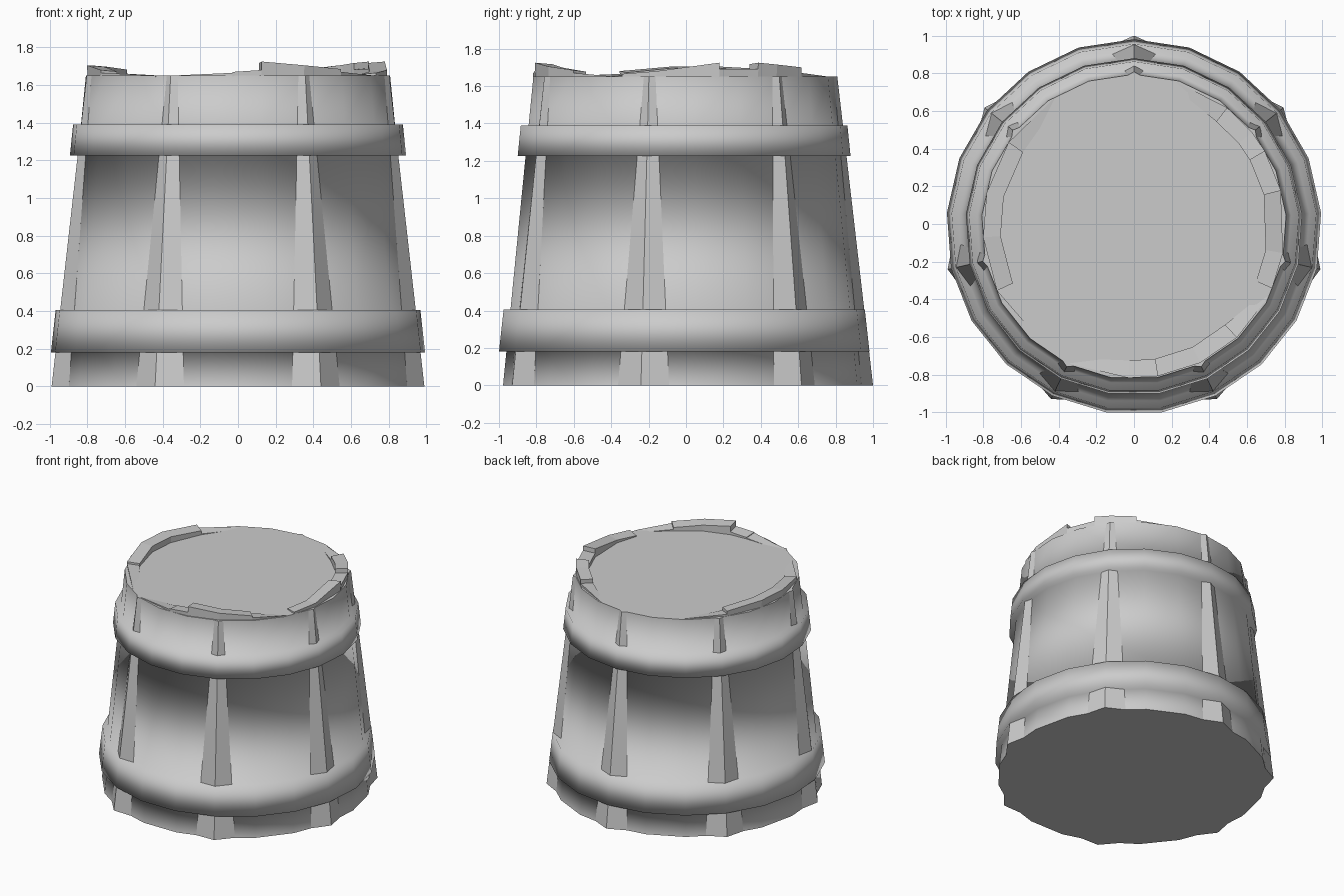
import bpy, bmesh
from math import sin, cos, radians, pi

if "Cube" in bpy.data.objects:
    bpy.data.objects.remove(bpy.data.objects["Cube"])

CY = -0.015          # centre of the odd-sided outline
SIDES, RIBS = 21, 7
TOP = 1.65


def polar(r, a, z, t=0.0):
    """Point at radius r, angle a (radians), shifted t along the tangent."""
    return (r * cos(a) - t * sin(a), r * sin(a) + t * cos(a) + CY, z)


def finish(name, bm, smooth=None):
    bmesh.ops.recalc_face_normals(bm, faces=bm.faces)
    me = bpy.data.meshes.new(name)
    bm.to_mesh(me)
    bm.free()
    ob = bpy.data.objects.new(name, me)
    bpy.context.collection.objects.link(ob)
    return ob


def loft(bm, rings, closed=True):
    """Bridge matching rings of points and cap both ends."""
    vs = [[bm.verts.new(p) for p in ring] for ring in rings]
    n = len(vs[0])
    sides = []
    for a, b in zip(vs, vs[1:]):
        for i in range(n):
            j = (i + 1) % n
            sides.append(bm.faces.new((a[i], a[j], b[j], b[i])))
    bm.faces.new(vs[0][::-1])
    bm.faces.new(vs[-1])
    return sides


def body_r(z):
    return 0.974 - 0.164 * z / TOP


# Tapered tub with two stepped hoops, softly shaded around the side
profile = [(body_r(0), 0), (body_r(.18), .18), (.996, .18), (.971, .405),
           (body_r(.405), .405), (body_r(1.225), 1.225), (.895, 1.225),
           (.878, 1.39), (body_r(1.39), 1.39), (body_r(TOP), TOP)]
bm = bmesh.new()
angles = [pi / 2 + 2 * pi * i / SIDES for i in range(SIDES)]
walls = loft(bm, [[polar(r, a, z) for a in angles] for r, z in profile])
for f in walls:
    f.smooth = True
for e in bm.edges:   # caps stay crisp
    if any(not f.smooth for f in e.link_faces):
        e.smooth = False
finish("tub", bm)

# Seven kite-section ribs that thin out toward the top
bm = bmesh.new()
for k in range(RIBS):
    a = pi / 2 + 2 * pi * k / RIBS
    rings = []
    for z, apex, w in ((0, 1.015, .14), (TOP, .824, .032)):
        r = body_r(z)
        side = r - w * 0.15
        rings.append([polar(apex, a, z), polar(side, a, z, w),
                      polar(r - .08, a, z), polar(side, a, z, -w)])
    loft(bm, rings)
finish("ribs", bm)

# Broken rim fragments: runs of (angle in degrees, height)
fragments = [
    [(146, 1.69), (167, 1.705), (184, 1.705), (205, 1.68)],      # left
    [(205, 1.665), (237, 1.651)],
    [(-92, 1.67), (-81, 1.68)],                                  # front
    [(-81, 1.725), (-64, 1.705), (-47, 1.685)],
    [(-47, 1.67), (-28, 1.652)],
    [(-24, 1.665), (-10, 1.68), (14, 1.725)],                    # right
    [(14, 1.69), (30, 1.69)],
    [(30, 1.725), (38.6, 1.715), (52, 1.70)],
    [(52, 1.67), (74, 1.651)],
    [(122, 1.651), (146, 1.665)],                                # back left
    [(-115, 1.651), (-92, 1.665)],
]
bm = bmesh.new()
for run in fragments:
    rings = []
    for deg, z in run:
        a = radians(deg)
        # thin slivers narrow away where the rim sinks into the fill
        inner = .71 if z > 1.66 else .77
        rings.append([polar(.80, a, 1.60), polar(.803, a, z),
                      polar(inner, a, z - .008), polar(inner, a, 1.60)])
    loft(bm, rings)
finish("broken_rim", bm)
